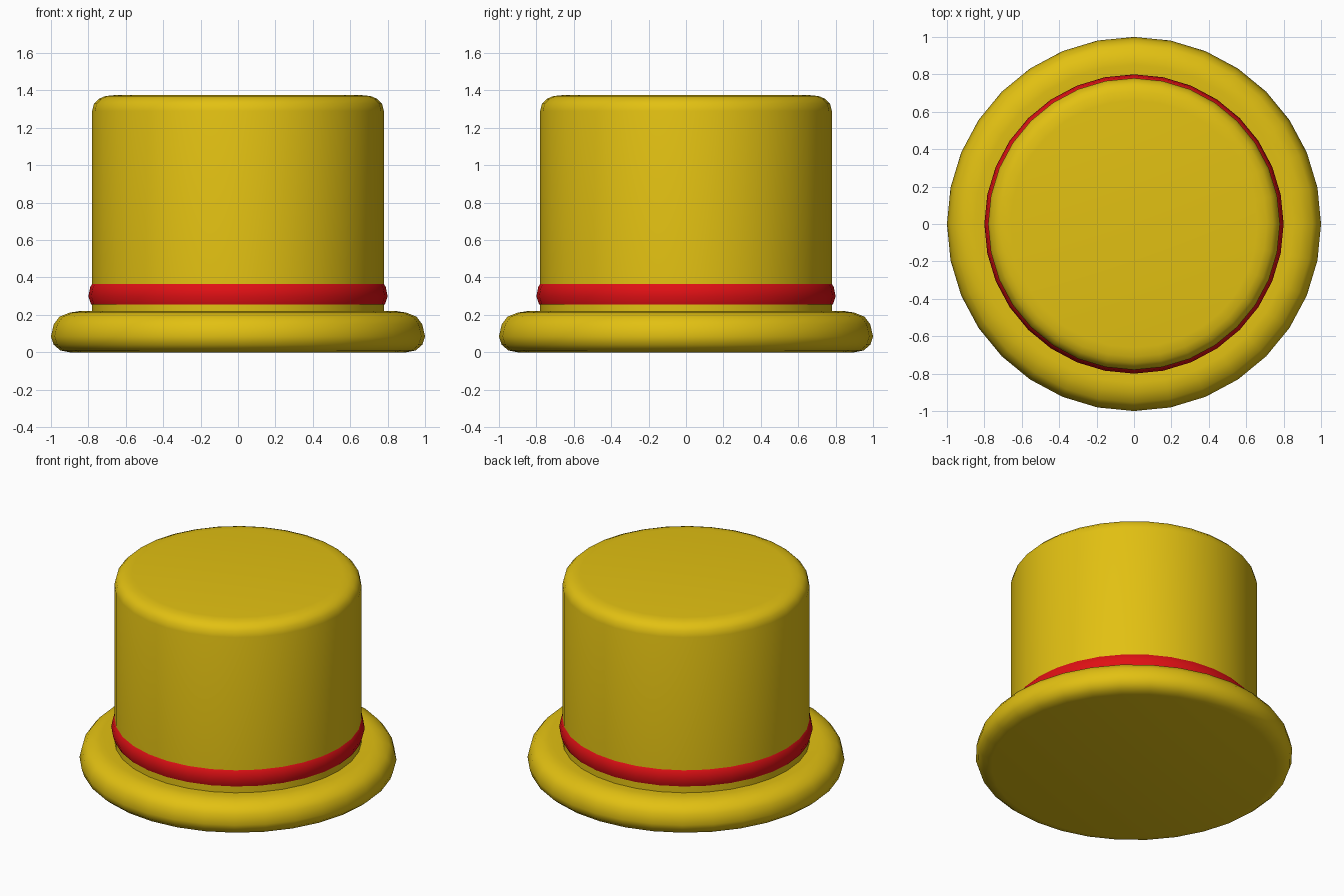
import bpy
import bmesh
from math import cos, sin, tau, radians

SIDES = 32

cube = bpy.data.objects.get("Cube")
if cube:
    bpy.data.objects.remove(cube, do_unlink=True)


def make_material(name, rgb):
    mat = bpy.data.materials.new(name)
    mat.use_nodes = True
    colour = (*rgb, 1.0)
    mat.diffuse_color = colour
    mat.node_tree.nodes["Principled BSDF"].inputs["Base Color"].default_value = colour
    return mat


def turned(name, profile, mat, closed=False):
    """Turn a (radius, height) profile about z; open profiles get end caps."""
    bm = bmesh.new()
    rings = [[bm.verts.new((r * cos(tau * i / SIDES), r * sin(tau * i / SIDES), z))
              for i in range(SIDES)] for r, z in profile]
    pairs = list(zip(rings, rings[1:]))
    if closed:
        pairs.append((rings[-1], rings[0]))
    else:
        bm.faces.new(rings[0][::-1])
        bm.faces.new(rings[-1])
    for low, high in pairs:
        for i in range(SIDES):
            j = (i + 1) % SIDES
            bm.faces.new((low[i], low[j], high[j], high[i]))
    bmesh.ops.recalc_face_normals(bm, faces=bm.faces)
    mesh = bpy.data.meshes.new(name)
    bm.to_mesh(mesh)
    bm.free()
    mesh.materials.append(mat)
    obj = bpy.data.objects.new(name, mesh)
    bpy.context.collection.objects.link(obj)
    bpy.ops.object.select_all(action='DESELECT')
    obj.select_set(True)
    bpy.context.view_layer.objects.active = obj
    bpy.ops.object.shade_smooth_by_angle(angle=radians(50))
    return obj


yellow = make_material("yellow felt", (0.76, 0.53, 0.006))
red = make_material("red ribbon", (0.74, 0.005, 0.007))

# Rounded brim
turned("brim", [(0.90, 0), (0.95, 0.01), (0.985, 0.04), (1.0, 0.085),
                (0.985, 0.15), (0.955, 0.19), (0.90, 0.212), (0.85, 0.22),
                (0.76, 0.205)], yellow)

# Tall crown with a softened top edge
turned("crown", [(0.78, 0.18), (0.78, 1.29), (0.77, 1.33),
                 (0.745, 1.355), (0.71, 1.37), (0.66, 1.375)], yellow)

# Ribbon ring around the crown
turned("hat_band", [(0.76, 0.255), (0.785, 0.255), (0.80, 0.30),
                    (0.79, 0.35), (0.78, 0.365), (0.76, 0.365)], red, closed=True)
